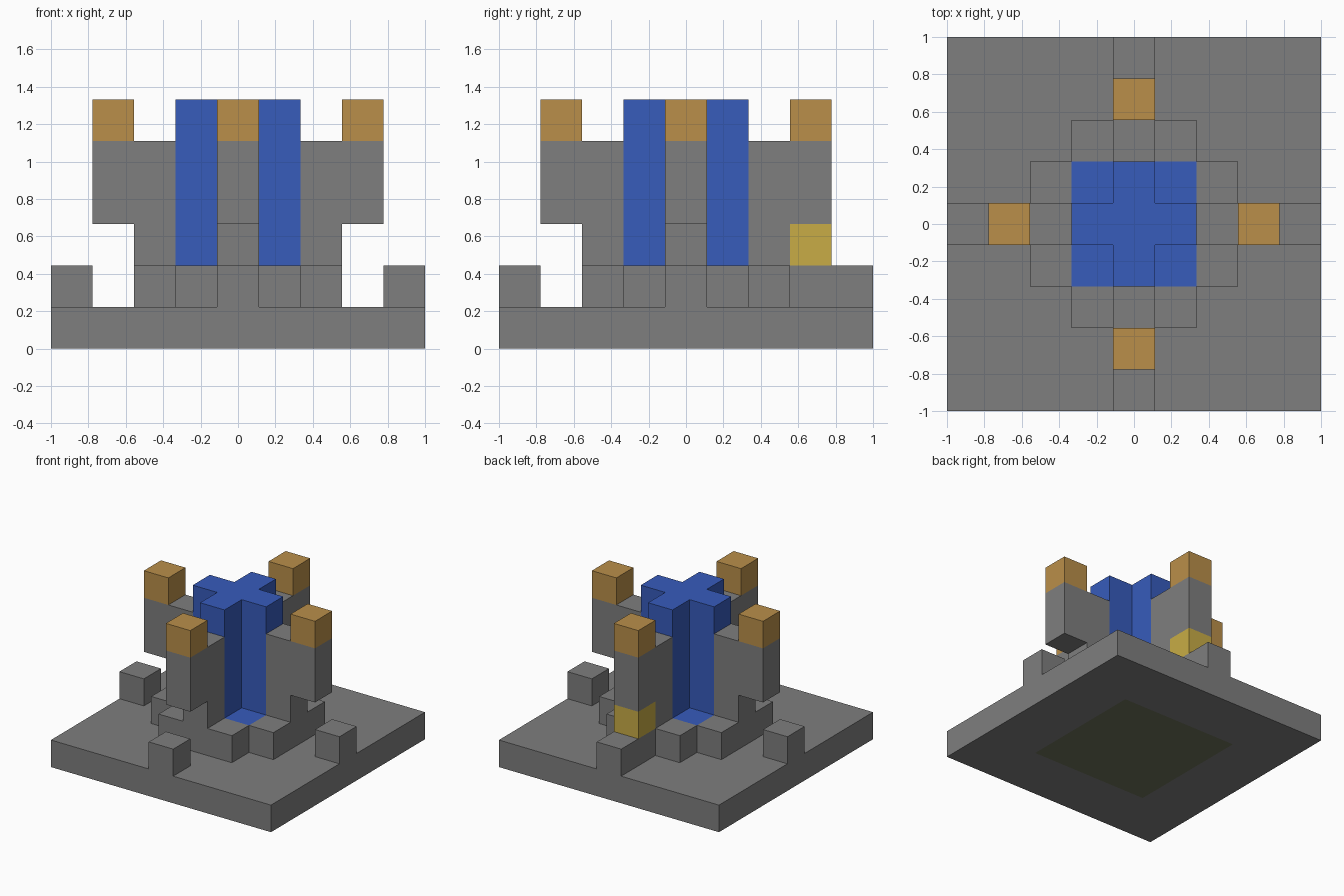
import bpy, bmesh
from mathutils import Matrix, Vector
from math import pi

U = 2 / 9  # one block

cube = bpy.data.objects.get("Cube")
if cube:
    bpy.data.objects.remove(cube)


def material(name, rgb):
    m = bpy.data.materials.new(name)
    m.use_nodes = True
    m.diffuse_color = (*rgb, 1)
    m.node_tree.nodes["Principled BSDF"].inputs["Base Color"].default_value = (*rgb, 1)
    return m


stone = material("stone grey", (0.21, 0.21, 0.21))
blue = material("blue", (0.038, 0.106, 0.50))
brown = material("copper brown", (0.49, 0.275, 0.068))
yellow = material("gold yellow", (0.58, 0.415, 0.061))
olive = material("dark olive", (0.156, 0.169, 0.107))


def finish(bm, name, *mats):
    bmesh.ops.recalc_face_normals(bm, faces=bm.faces)
    mesh = bpy.data.meshes.new(name)
    bm.to_mesh(mesh)
    bm.free()
    for m in mats:
        mesh.materials.append(m)
    ob = bpy.data.objects.new(name, mesh)
    bpy.context.collection.objects.link(ob)
    return ob


def prism(name, points, sweep, mat, turn=0):
    """Extrude a closed outline given in blocks, then turn it by quarter turns about z."""
    bm = bmesh.new()
    face = bm.faces.new([bm.verts.new(p) for p in points])
    new = bmesh.ops.extrude_face_region(bm, geom=[face])["geom"]
    bmesh.ops.translate(bm, vec=sweep, verts=[v for v in new if isinstance(v, bmesh.types.BMVert)])
    bm.transform(Matrix.Rotation(turn * pi / 2, 4, "Z") @ Matrix.Scale(U, 4))
    return finish(bm, name, mat)


def block(name, r0, r1, width, z0, z1, mat, turn=0):
    w = width / 2
    outline = [(r0, -w, z0), (r1, -w, z0), (r1, w, z0), (r0, w, z0)]
    return prism(name, outline, Vector((0, 0, z1 - z0)), mat, turn)


# Base slab with a coloured square set into its underside
bm = bmesh.new()
bmesh.ops.create_cube(bm, size=1)
bm.transform(Matrix.Translation((0, 0, U / 2)) @ Matrix.Diagonal((2, 2, U, 1)))
bottom = min(bm.faces, key=lambda f: f.calc_center_median().z)
bmesh.ops.inset_region(bm, faces=[bottom], thickness=3 * U)
bottom.material_index = 1
finish(bm, "base_slab", stone, olive)

# Blue core: square foot and cross-shaped column
block("core_foot", -1.5, 1.5, 3, 1, 2, blue)
a, b = 0.5, 1.5
quarter = [Vector((b, -a, 2)), Vector((b, a, 2)), Vector((a, a, 2))]
cross = [Matrix.Rotation(t * pi / 2, 3, "Z") @ p for t in range(4) for p in quarter]
prism("core_column", cross, Vector((0, 0, 4)), blue)

# Four sides: step, overhanging arm, arm cap and edge block
arm = [(1.5, 2), (2.5, 2), (2.5, 3), (3.5, 3), (3.5, 5), (1.5, 5)]
for turn, side in enumerate(("left", "back", "right", "front")):
    block(side + "_step", 1.5, 2.5, 3, 1, 2, stone, turn)
    prism(side + "_arm", [(r, -0.5, z) for r, z in arm], Vector((0, 1, 0)), stone, turn)
    block(side + "_arm_cap", 2.5, 3.5, 1, 5, 6, brown, turn)
    block(side + "_edge_block", 3.5, 4.5, 1, 1, 2, stone, turn)

# Filled gap under the back arm
block("back_gap_block", 2.5, 3.5, 1, 1, 2, stone, 1)
block("back_gold_block", 2.5, 3.5, 1, 2, 3, yellow, 1)
